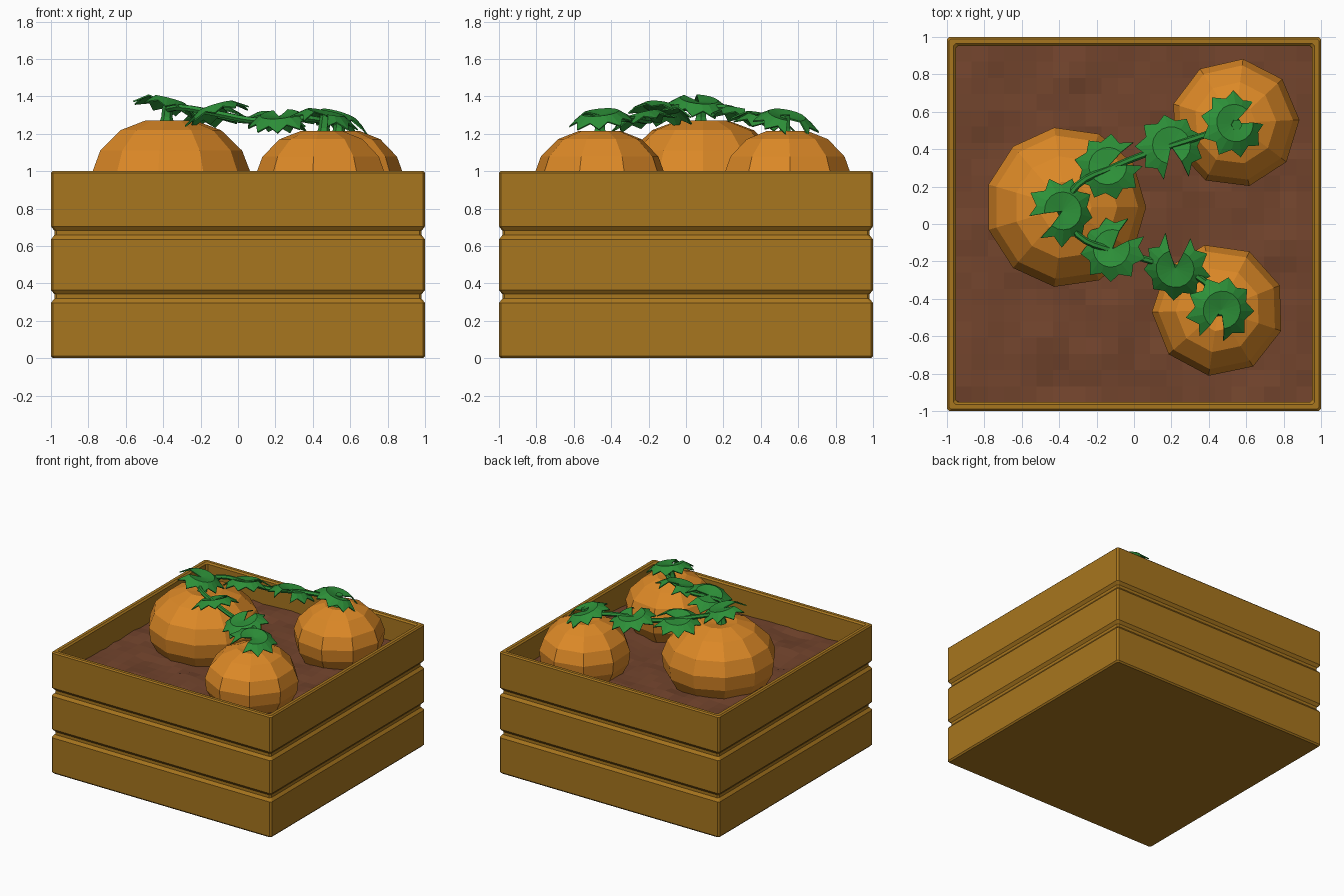
import bpy, bmesh, math, random
from mathutils import Vector, Matrix, noise

if "Cube" in bpy.data.objects:
    bpy.data.objects.remove(bpy.data.objects["Cube"])

random.seed(4)


def mat(name, rgb):
    m = bpy.data.materials.new(name)
    m.diffuse_color = (*rgb, 1)
    m.use_nodes = True
    m.node_tree.nodes["Principled BSDF"].inputs["Base Color"].default_value = m.diffuse_color
    return m


WOOD = mat("wood", (0.39, 0.18, 0.013))
SOIL = mat("soil", (0.17, 0.058, 0.026))
ORANGE = mat("orange", (0.72, 0.25, 0.02))
GREEN = mat("green", (0.026, 0.28, 0.04))


def finish(bm, name, material):
    bmesh.ops.recalc_face_normals(bm, faces=bm.faces)
    me = bpy.data.meshes.new(name)
    bm.to_mesh(me)
    bm.free()
    me.materials.append(material)
    ob = bpy.data.objects.new(name, me)
    bpy.context.collection.objects.link(ob)
    return ob


def loft(name, rings, material):
    """Skin equal-length closed rings of points and cap both ends."""
    bm = bmesh.new()
    vs = [[bm.verts.new(p) for p in r] for r in rings]
    n = len(vs[0])
    for a, b in zip(vs, vs[1:]):
        for i in range(n):
            j = (i + 1) % n
            bm.faces.new((a[i], a[j], b[j], b[i]))
    bm.faces.new(vs[0])
    bm.faces.new(vs[-1])
    return finish(bm, name, material)


# Crate: chamfered squares lofted up the planked outside and down the inside
def square(h, z, c=0.012):
    pts = []
    for k in range(4):
        r = Matrix.Rotation(k * math.pi / 2, 3, 'Z')
        pts += [r @ Vector((h, -h + c, z)), r @ Vector((h, h - c, z))]
    return pts


profile = [(0.99, 0), (1, 0.012)]
for g in (0.33, 0.67):
    profile += [(1, g - 0.035), (0.982, g - 0.012), (0.982, g + 0.012), (1, g + 0.035)]
profile += [(1, 0.99), (0.99, 1), (0.965, 1), (0.953, 0.988), (0.95, 0.7)]
loft("crate", [square(h, z) for h, z in profile], WOOD)

# Soil: gently lumpy grid
bm = bmesh.new()
bmesh.ops.create_grid(bm, x_segments=22, y_segments=22, size=0.955)
for v in bm.verts:
    v.co.z = 0.80 + 0.03 * noise.noise(v.co * 4) + random.uniform(-0.006, 0.006)
finish(bm, "soil", SOIL)


# Pumpkins: squat faceted bodies with a dimpled top
SECTION = [(0.5, -0.85), (0.8, -0.6), (0.97, -0.2), (1.0, 0.15),
           (0.90, 0.5), (0.64, 0.84), (0.32, 1.0), (0.08, 0.95)]


def pumpkin(name, x, y, z, r, h, sides, turn):
    rings = []
    for pr, pz in SECTION:
        ring = []
        for i in range(sides):
            a = turn + 2 * math.pi * i / sides
            ring.append((x + r * pr * math.cos(a), y + r * pr * math.sin(a), z + h * pz))
        rings.append(ring)
    loft(name, rings, ORANGE)


pumpkin("large_pumpkin", -0.365, 0.09, 0.95, 0.43, 0.32, 11, 0.0)
pumpkin("front_pumpkin", 0.45, -0.46, 0.94, 0.355, 0.275, 9, 0.38)
pumpkin("back_pumpkin", 0.54, 0.54, 0.94, 0.345, 0.275, 9, 0.05)


# Stems and vines: beveled poly/bezier curves
def tube(name, points, radius, taper=None, spline='BEZIER'):
    cu = bpy.data.curves.new(name, 'CURVE')
    cu.dimensions = '3D'
    cu.bevel_depth = radius
    cu.bevel_resolution = 1
    cu.resolution_u = 4
    cu.use_fill_caps = True
    s = cu.splines.new(spline)
    pts = s.bezier_points
    pts.add(len(points) - 1)
    for i, (bp, p) in enumerate(zip(pts, points)):
        bp.co = p
        bp.handle_left_type = bp.handle_right_type = 'AUTO'
        bp.radius = taper[i] if taper else 1
    cu.materials.append(GREEN)
    ob = bpy.data.objects.new(name, cu)
    bpy.context.collection.objects.link(ob)
    for sp in cu.splines:
        sp.use_smooth = False


for name, x, y, z in (("large_stem", -0.38, 0.08, 1.24), ("front_stem", 0.46, -0.46, 1.18),
                      ("back_stem", 0.54, 0.53, 1.18)):
    tube(name, [(x, y, z), (x, y, z + 0.05), (x + 0.01, y, z + 0.12)], 0.03, [1.5, 1, 1])
tube("back_vine", [(-0.38, 0.08, 1.33), (-0.30, 0.21, 1.34), (-0.12, 0.30, 1.30),
                   (0.05, 0.37, 1.27), (0.3, 0.45, 1.28), (0.54, 0.53, 1.26)], 0.018)
tube("front_vine", [(-0.38, 0.08, 1.33), (-0.30, -0.06, 1.34), (-0.12, -0.14, 1.31),
                    (0.1, -0.2, 1.27), (0.38, -0.31, 1.28), (0.46, -0.46, 1.27)], 0.018)


# Leaves: jagged domed discs with a notch towards +x, thickened, then tilted
def leaf(name, pos, notch, tilt, r=0.185):
    bm = bmesh.new()
    n = 17
    outer, inner = [], []
    for i in range(n):
        a = math.radians(22 + 316 * i / (n - 1))
        k = r * (random.uniform(0.94, 1.04) if i % 2 == 0 else 0.77)
        drop = -0.055 if i % 2 == 0 else -0.028
        outer.append(bm.verts.new((k * math.cos(a), k * math.sin(a), drop)))
        inner.append(bm.verts.new((0.55 * r * math.cos(a), 0.55 * r * math.sin(a), 0.0)))
    centre = bm.verts.new((0, 0, -0.015))
    for i in range(n - 1):
        bm.faces.new((inner[i], outer[i], outer[i + 1], inner[i + 1]))
        bm.faces.new((centre, inner[i], inner[i + 1]))
    up = Vector((tilt[0], tilt[1], 1)).normalized()
    rot = Vector((0, 0, 1)).rotation_difference(up).to_matrix().to_4x4()
    bm.transform(Matrix.Translation(pos) @ rot @ Matrix.Rotation(math.radians(notch), 4, 'Z'))
    ob = finish(bm, name, GREEN)
    ob.modifiers.new("thickness", 'SOLIDIFY').thickness = 0.008


# position, notch heading, lean of the leaf's upper face
LEAVES = [((-0.38, 0.07, 1.385), -150, (0.25, 0.1)),
          ((-0.14, 0.31, 1.325), 25, (-0.1, 0.2)),
          ((-0.12, -0.13, 1.345), 45, (-0.3, 0.15)),
          ((0.20, 0.42, 1.30), -80, (0.1, 0.2)),
          ((0.22, -0.24, 1.305), 85, (-0.1, -0.25)),
          ((0.54, 0.54, 1.30), 25, (0.3, 0.2)),
          ((0.47, -0.46, 1.315), -105, (0.2, -0.1))]
for i, (p, notch, tilt) in enumerate(LEAVES):
    leaf(f"leaf_{i + 1}", p, notch, tilt)
